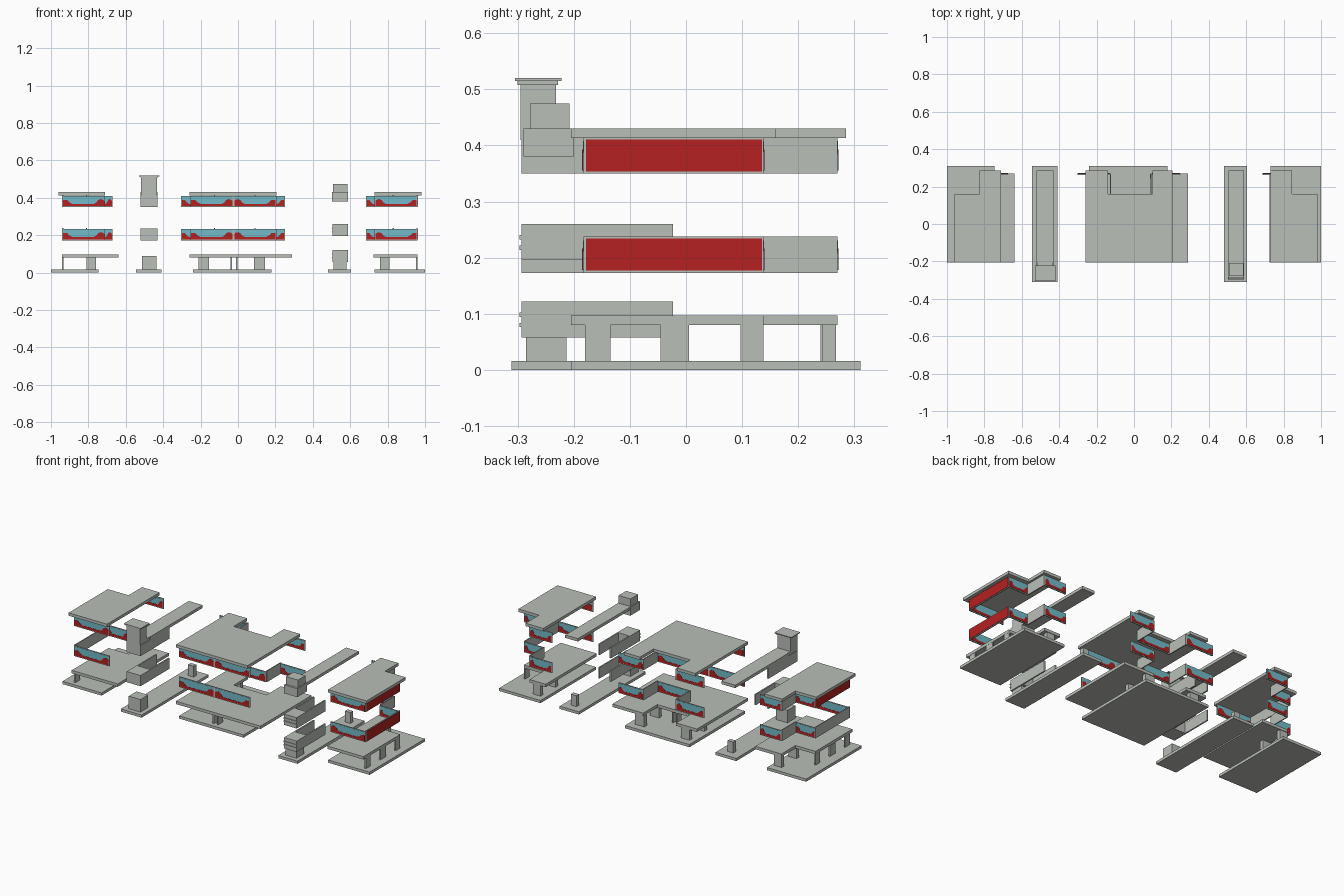
import bpy

if "Cube" in bpy.data.objects:
    bpy.data.objects.remove(bpy.data.objects["Cube"], do_unlink=True)


def material(name, rgb):
    m = bpy.data.materials.new(name)
    m.use_nodes = True
    m.diffuse_color = (*rgb, 1)
    m.node_tree.nodes["Principled BSDF"].inputs["Base Color"].default_value = (*rgb, 1)
    return m


GREY = material("concrete grey", (0.49, 0.52, 0.48))
RED = material("brick red", (0.46, 0.015, 0.015))
BLUE = material("window blue", (0.17, 0.5, 0.59))


def prism(name, outline, place, low, high, mat):
    """Extrude a 2D outline; place(u, v, w) maps it into space."""
    n = len(outline)
    verts = [place(u, v, w) for w in (low, high) for u, v in outline]
    faces = [list(range(n))[::-1], list(range(n, 2 * n))]
    faces += [[i, (i + 1) % n, (i + 1) % n + n, i + n] for i in range(n)]
    mesh = bpy.data.meshes.new(name)
    mesh.from_pydata(verts, [], faces)
    mesh.materials.append(mat)
    ob = bpy.data.objects.new(name, mesh)
    bpy.context.collection.objects.link(ob)
    # Consistent outward faces
    import bmesh
    bm = bmesh.new()
    bm.from_mesh(mesh)
    bmesh.ops.recalc_face_normals(bm, faces=bm.faces)
    bm.to_mesh(mesh)
    bm.free()
    return ob


def flat(u, v, w):
    return (u, v, w)


def upright(u, v, w):
    return (u, w, v)


def box(name, x, y, z, mat=GREY):
    rect = [(x[0], y[0]), (x[1], y[0]), (x[1], y[1]), (x[0], y[1])]
    return prism(name, rect, flat, z[0], z[1], mat)


def slab(name, x, notch, y, y_notch, z):
    """Floor or roof plate with a notch cut in its back edge."""
    a, b = x
    c, d = notch
    front, back = y
    pts = [(a, front), (b, front)]
    if d >= b:
        pts += [(b, y_notch), (c, y_notch), (c, back), (a, back)]
    elif c <= a:
        pts += [(b, back), (d, back), (d, y_notch), (a, y_notch)]
    else:
        pts += [(b, back), (d, back), (d, y_notch), (c, y_notch), (c, back), (a, back)]
    return prism(name, pts, flat, z[0], z[1], GREY)


# Red parapet silhouette: raised ends and a low middle
SWEEP = [(0, 0), (0, .62), (.1, .62), (.15, .4), (.22, .25), (.75, .25), (.8, .35),
         (.85, .62), (.9, .72), (.96, .68), (1, .55), (1, 0)]


def window_panel(name, x, y, z0, units=1, flip=False):
    """Framed glass with red parapet plates showing on both faces."""
    z1 = z0 + .061
    box(name + "_frame", x, (y - .003, y + .003), (z0, z1))
    step = (x[1] - x[0]) / units
    for i in range(units):
        a, b = x[0] + i * step + .005, x[0] + (i + 1) * step - .005
        box(name + "_glass", (a, b), (y - .004, y + .004), (z0 + .005, z1 - .003), BLUE)
        mirror = flip != (i % 2 == 1)
        pts = [((b - u * (b - a)) if mirror else (a + u * (b - a)), z0 + .005 + v * .053)
               for u, v in SWEEP]
        prism(name + "_parapet", pts, upright, y - .005, y + .005, RED)


def side_wall(name, x, y, z0, outward=0):
    """Wall along the depth; outward = -1 or 1 puts a red plate on that face."""
    box(name, (x - .003, x + .003), y, (z0, z0 + .065))
    if outward:
        face = x + outward * .003
        box(name + "_cladding", tuple(sorted((face, face + outward * .002))),
            (y[0] + .005, y[1] - .003), (z0 + .004, z0 + .061), RED)


# name, base x, ceiling x, roof x, walled notch, roof notch, back panels
BLOCKS = [
    ("west", (-1, -.745), (-.94, -.64), (-.96, -.71), (-1.1, -.81), (-1.1, -.825),
     [(-.81, -.67)]),
    ("middle", (-.24, .18), (-.26, .29), (-.26, .205), (-.125, .09), (-.14, .1),
     [(-.305, -.125), (.09, .25)]),
    ("east", (.73, 1), (.725, .96), (.73, .98), (.83, 1.1), (.845, 1.1),
     [(.685, .83)]),
]
LEVELS = (.173, .35)
FIN_Y = ((-.18, -.135), (-.045, .005), (.097, .138))

for name, base, ceil, roof, notch, roof_notch, backs in BLOCKS:
    box(name + "_base", base, (-.205, .311), (0, .016))
    slab(name + "_ceiling", ceil, notch, (-.205, .27), .138, (.08, .097))
    slab(name + "_roof", roof, roof_notch, (-.205, .285), .16, (.413, .43))
    middle = name == "middle"
    front = (-.255, .205) if middle else (-.94, -.71) if name == "west" else (.73, .96)
    for level, z in enumerate(LEVELS):
        window_panel(name + "_front_window", front, -.18, z, 2 if middle else 1, name == "east")
        inner = (max(notch[0], front[0]), min(notch[1], front[1]))
        window_panel(name + "_recess_window", inner, .135, z)
        for i, bx in enumerate(backs):
            window_panel(name + "_back_window", bx, .267, z, 1, i == 1)
        # Plain return walls of the recess
        for x in notch:
            if abs(x) < 1:
                side_wall(name + "_return_wall", x, (.138, .27), z)
        if name == "east":
            side_wall("east_end_wall", .957, (-.183, .138), z, 1)
        if name == "west":
            side_wall("west_end_wall", -.937, (-.183, .138), z, -1 if level else 0)

# Fins that carry the ceilings
for x in (-.937, -.035, -.008, .955):
    for y in FIN_Y:
        box("support_fin", (x - .004, x + .004), y, (.016, .08))
for x in ((-.81, -.76), (-.21, -.155), (.085, .145), (.76, .81)):
    for y in (.118, .255):
        box("support_pier", x, (y - .012, y + .012), (.016, .08))


def fin_walls(name, x, z):
    """Front block with two long thin parapet walls running back."""
    box(name + "_front", x, (-.293, -.2), z)
    for a in (x[0], x[1] - .008):
        box(name + "_parapet", (a, a + .008), (-.2, -.023), z)


# Narrow link strips between the blocks
for name, base, x in (("west_link", (-.545, -.41), (-.52, -.43)),
                      ("east_link", (.48, .605), (.505, .587))):
    mid = (x[0] + x[1]) / 2
    box(name + "_base", base, (-.311, .311), (0, .016))
    box(name + "_rear_post", (mid - .018, mid + .018), (.24, .265), (.016, .08))
    box(name + "_roof", x, (-.205, .285), (.413, .43))

# West link: low plinth, two parapet levels and a capped chimney
box("west_plinth", (-.512, -.436), (-.285, -.213), (.016, .09))
for z in LEVELS:
    fin_walls("west_walls", (-.52, -.43), (z, z + .063))
box("west_chimney", (-.518, -.432), (-.295, -.232), (.41, .508))
box("west_chimney_neck", (-.518, -.432), (-.232, -.2), (.41, .43))
box("west_chimney_cap", (-.522, -.428), (-.3, -.228), (.508, .515))
box("west_chimney_lip", (-.53, -.42), (-.305, -.222), (.515, .52))

# East link: plinth, slatted parapet levels and a stepped chimney
box("east_plinth", (.51, .58), (-.285, -.213), (.016, .058))
for z in (.058, .196):
    fin_walls("east_walls", (.505, .587), (z, z + .064))
    for h in (.018, .036):
        box("east_slat", (.503, .589), (-.297, -.29), (z + h, z + h + .008))
box("east_chimney", (.507, .585), (-.278, -.208), (.43, .475))
box("east_chimney_base", (.503, .589), (-.29, -.2), (.38, .43))
